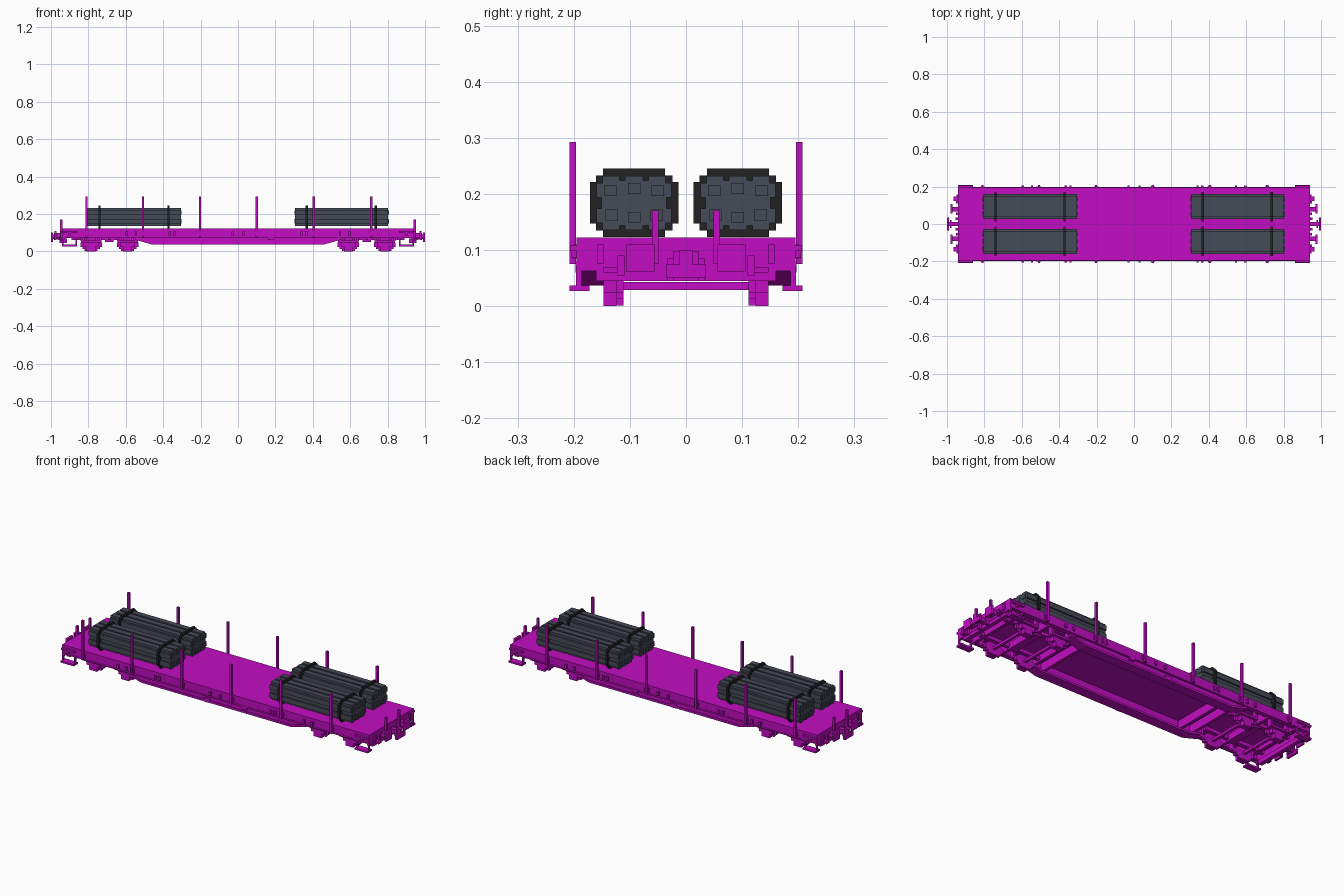
import bpy, bmesh
from mathutils import Vector

cube = bpy.data.objects.get("Cube")
if cube:
    bpy.data.objects.remove(cube, do_unlink=True)


def material(name, rgb):
    m = bpy.data.materials.new(name)
    m.use_nodes = True
    m.diffuse_color = (*rgb, 1)
    m.node_tree.nodes["Principled BSDF"].inputs["Base Color"].default_value = (*rgb, 1)
    return m


MAGENTA = material("magenta paint", (0.54, 0.004, 0.54))
GREY = material("slate grey", (0.061, 0.070, 0.095))
BLACK = material("strap black", (0.015, 0.016, 0.015))


def finish(name, bm, mat):
    bmesh.ops.recalc_face_normals(bm, faces=bm.faces)
    me = bpy.data.meshes.new(name)
    bm.to_mesh(me)
    bm.free()
    me.materials.append(mat)
    ob = bpy.data.objects.new(name, me)
    bpy.context.collection.objects.link(ob)
    return ob


def boxes(name, specs, mat=MAGENTA, mx=False, my=False):
    """Boxes as (x0, x1, y0, y1, z0, z1), optionally repeated across x and y."""
    bm = bmesh.new()
    for x0, x1, y0, y1, z0, z1 in specs:
        for sx in ((1, -1) if mx else (1,)):
            for sy in ((1, -1) if my else (1,)):
                vs = bmesh.ops.create_cube(bm, size=1)["verts"]
                for v in vs:
                    v.co = Vector((sx * ((x0 + x1) / 2 + v.co.x * (x1 - x0)),
                                   sy * ((y0 + y1) / 2 + v.co.y * (y1 - y0)),
                                   (z0 + z1) / 2 + v.co.z * (z1 - z0)))
    return finish(name, bm, mat)


def prism(bm, points, a, b, axis):
    """Extrude a closed outline from a to b along x (points y,z) or y (points x,z)."""
    place = (lambda p, t: (t, p[0], p[1])) if axis == "x" else (lambda p, t: (p[0], t, p[1]))
    lo = [bm.verts.new(place(p, a)) for p in points]
    hi = [bm.verts.new(place(p, b)) for p in points]
    bm.faces.new(lo)
    bm.faces.new(hi[::-1])
    for i in range(len(points)):
        j = (i + 1) % len(points)
        bm.faces.new((lo[i], hi[i], hi[j], lo[j]))


def stepped(quarter, cx, cz):
    """Mirror a stepped quarter outline (from the right side to the top) into a closed one."""
    half = quarter + [(-y, z) for y, z in reversed(quarter)]
    full = half + [(-y, -z) for y, z in half]
    return [(cx + y, cz + z) for y, z in full]


# Deck and frame
boxes("deck", [(-0.94, 0.94, -0.195, 0.195, 0.108, 0.122)])
boxes("side_rail", [(-0.94, 0.94, 0.183, 0.195, 0.074, 0.11)], my=True)
boxes("rail_flange", [(-0.94, 0.94, 0.172, 0.197, 0.072, 0.08)], my=True)
boxes("headstock", [(0.925, 0.94, -0.195, 0.195, 0.063, 0.112),
                    (0.915, 0.938, -0.16, 0.16, 0.045, 0.07)], mx=True)

# Deep belly sills between the bogies
for side, s in (("left", 1), ("right", -1)):
    bm = bmesh.new()
    prism(bm, [(-0.55, 0.11), (-0.55, 0.066), (-0.46, 0.04), (0.46, 0.04),
               (0.55, 0.066), (0.55, 0.11)], s * 0.172, s * 0.185, "y")
    prism(bm, [(-0.55, 0.074), (-0.55, 0.062), (-0.46, 0.037), (0.46, 0.037),
               (0.55, 0.062), (0.55, 0.074), (0.46, 0.048), (-0.46, 0.048)],
          s * 0.135, s * 0.190, "y")
    finish("belly_sill_" + side, bm, MAGENTA)

boxes("cross_member", [(x - 0.008, x + 0.008, -0.183, 0.183, 0.062, 0.11)
                       for x in (0.43, 0.50, 0.688, 0.86)], mx=True)
boxes("bogie_beam", [(0.52, 0.89, 0.085, 0.105, 0.06, 0.08),
                     (0.665, 0.71, -0.10, 0.10, 0.05, 0.085)], mx=True, my=True)

# Wheels with axle boxes
bm = bmesh.new()
WHEEL = [(0.058, 0.012), (0.047, 0.012), (0.047, 0.023), (0.035, 0.023),
         (0.035, 0.035), (0.014, 0.035)]
for x in (-0.785, -0.59, 0.59, 0.785):
    for s in (1, -1):
        prism(bm, stepped(WHEEL, x, 0.036), s * 0.111, s * 0.124, "y")
        prism(bm, stepped([(0.04, 0.012), (0.024, 0.012), (0.024, 0.036)], x, 0.036),
              s * 0.124, s * 0.147, "y")
finish("wheels", bm, MAGENTA)
boxes("axle", [(x - 0.007, x + 0.007, -0.113, 0.113, 0.029, 0.043)
               for x in (0.59, 0.785)], mx=True)
boxes("axle_spring", [(x - 0.055, x + 0.055, 0.124, 0.16, 0.048, 0.06)
                      for x in (0.59, 0.785)]
      + [(x + d - 0.006, x + d + 0.006, 0.13, 0.158, 0.055, 0.11)
         for x in (0.59, 0.785) for d in (-0.05, 0.05)], mx=True, my=True)

# Corner steps hanging below the deck
boxes("corner_step", [(0.86, 0.94, 0.172, 0.208, 0.027, 0.037),
                      (0.86, 0.868, 0.186, 0.196, 0.03, 0.08),
                      (0.932, 0.94, 0.186, 0.196, 0.03, 0.08),
                      (0.86, 0.94, 0.195, 0.207, 0.098, 0.108)], mx=True, my=True)

# Tall side stakes with their sockets
STAKES = (-0.81, -0.508, -0.203, 0.1, 0.405, 0.712)
boxes("stake", [(x - 0.006, x + 0.006, 0.196, 0.208, 0.075, 0.293) for x in STAKES], my=True)
boxes("stake_socket", [(x - 0.012, x + 0.012, 0.19, 0.201, 0.085, 0.11) for x in STAKES], my=True)
boxes("side_bracket", [(x - 0.006, x + 0.006, 0.19, 0.205, 0.086, 0.106)
                       for x in (0.03, 0.34, 0.365, 0.545, 0.595, 0.90)], mx=True, my=True)
boxes("side_panel", [(-0.075, -0.04, 0.185, 0.192, 0.037, 0.06),
                     (0.16, 0.19, 0.185, 0.197, 0.06, 0.08)], my=True)

# End posts, buffers and coupling
boxes("end_post", [(0.939, 0.951, 0.049, 0.061, 0.075, 0.171)], mx=True, my=True)
boxes("buffer", [(0.938, 0.972, 0.068, 0.092, 0.075, 0.099),
                 (0.970, 0.982, 0.056, 0.106, 0.062, 0.110)], mx=True, my=True)
boxes("coupler", [(0.938, 0.99, -0.012, 0.012, 0.066, 0.09),
                  (0.975, 0.985, -0.022, 0.022, 0.06, 0.098),
                  (0.988, 1.0, -0.036, 0.036, 0.05, 0.074),
                  (0.988, 1.0, -0.012, 0.012, 0.05, 0.1)], mx=True)
boxes("end_fitting", [(0.938, 0.955, 0.022, 0.034, 0.045, 0.085),
                      (0.938, 0.952, 0.11, 0.122, 0.055, 0.09),
                      (0.938, 0.950, 0.147, 0.158, 0.075, 0.11),
                      (0.938, 0.965, 0.122, 0.147, 0.06, 0.07)], mx=True, my=True)

# Cargo: four strapped bundles with grooved stepped sections
BUNDLE = [(0.058, 0.005), (0.058, 0.010), (0.067, 0.010), (0.067, 0.036), (0.056, 0.036),
          (0.056, 0.048), (0.026, 0.048), (0.026, 0.040), (0.016, 0.040), (0.016, 0.048)]
STRAP = [(0.079, 0.037), (0.068, 0.037), (0.068, 0.049), (0.055, 0.049), (0.055, 0.061)]
bundles, straps, ends = bmesh.new(), bmesh.new(), []
for x0, x1, bands in ((-0.805, -0.305, (-0.74, -0.372)), (0.305, 0.803, (0.368, 0.736))):
    for cy in (-0.0925, 0.0925):
        prism(bundles, stepped(BUNDLE, cy, 0.184), x0, x1, "x")
        for b in bands:
            prism(straps, stepped(STRAP, cy, 0.184), b - 0.006, b + 0.006, "x")
        # Slightly raised log ends
        for dy, dz in ((-0.042, 0.022), (0.0, 0.026), (0.042, 0.022),
                       (-0.04, -0.022), (0.0, -0.026), (0.04, -0.022)):
            ends.append((x0 - 0.004, x1 + 0.004, cy + dy - 0.011, cy + dy + 0.011,
                         0.184 + dz - 0.01, 0.184 + dz + 0.01))
finish("cargo_bundles", bundles, GREY)
finish("cargo_straps", straps, BLACK)
boxes("log_ends", ends, GREY)
